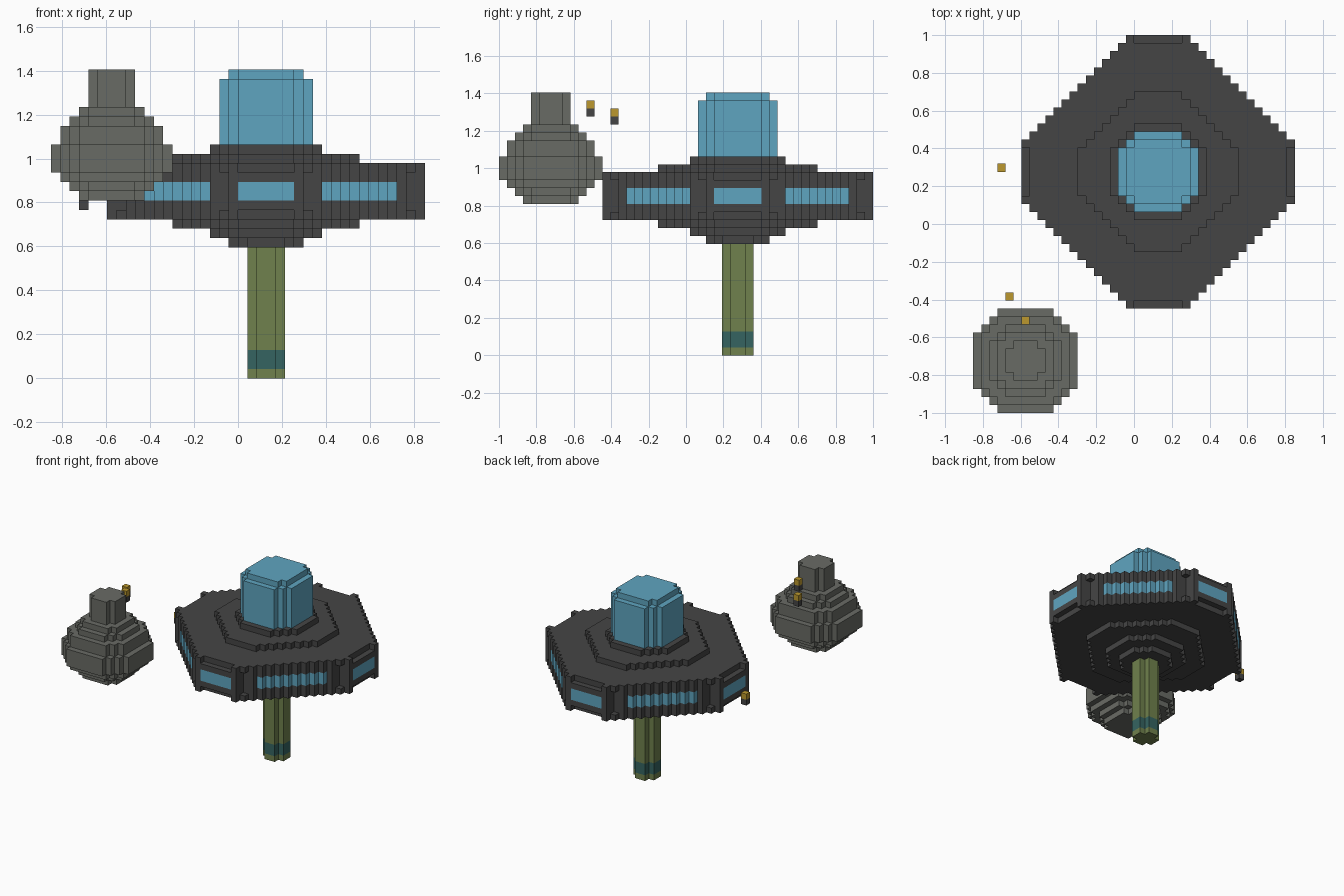
import bpy
import bmesh
from mathutils import Vector

if "Cube" in bpy.data.objects:
    bpy.data.objects.remove(bpy.data.objects["Cube"])

U = 2 / 47                                  # size of one block
ORIGIN = Vector((-20, -23.5, 0))            # grid corner, in blocks
DISC = (23, 30)                             # centre of the disc, in blocks
BALL = (6.5, 6.5)                           # centre of the ball


def material(name, r, g, b):
    def linear(c):
        c /= 255
        return c / 12.92 if c < 0.04 else ((c + 0.055) / 1.055) ** 2.4
    colour = (linear(r), linear(g), linear(b), 1)
    mat = bpy.data.materials.new(name)
    mat.use_nodes = True
    mat.diffuse_color = colour
    shader = next(n for n in mat.node_tree.nodes if n.type == "BSDF_PRINCIPLED")
    shader.inputs["Base Color"].default_value = colour
    return mat


CHARCOAL = material("charcoal", 69, 69, 69)
BLUE = material("glass blue", 95, 165, 192)
GREY = material("stone grey", 105, 107, 101)
OLIVE = material("olive green", 112, 129, 77)
TEAL = material("dark teal", 53, 100, 97)
GOLD = material("gold", 188, 153, 46)


def octagon(centre, half, flat, z0, z1):
    """Blocks of a stepped octagonal slab; flat is half the straight side."""
    cx, cy = centre
    blocks = set()
    for i in range(int(cx - half), int(cx + half)):
        for j in range(int(cy - half), int(cy + half)):
            if abs(i + 0.5 - cx) + abs(j + 0.5 - cy) <= half + flat - 1:
                blocks |= {(i, j, k) for k in range(z0, z1)}
    return blocks


def build(name, blocks, mats, rule=lambda cell, axis: 0):
    """Skin the outside of a set of blocks; rule picks each face's material."""
    bm = bmesh.new()
    verts = {}

    def vert(p):
        key = tuple(p)
        if key not in verts:
            verts[key] = bm.verts.new((Vector(key) + ORIGIN) * U)
        return verts[key]

    for cell in sorted(blocks):
        for axis in range(3):
            for side in (0, 1):
                near = list(cell)
                near[axis] += 2 * side - 1
                if tuple(near) in blocks:
                    continue
                loop = []
                for a, b in ((0, 0), (1, 0), (1, 1), (0, 1)):
                    p = list(cell)
                    p[axis] += side
                    p[(axis + 1) % 3] += a
                    p[(axis + 2) % 3] += b
                    loop.append(vert(p))
                face = bm.faces.new(loop if side else loop[::-1])
                face.material_index = rule(cell, axis)
    mesh = bpy.data.meshes.new(name)
    bm.to_mesh(mesh)
    bm.free()
    for mat in mats:
        mesh.materials.append(mat)
    obj = bpy.data.objects.new(name, mesh)
    bpy.context.collection.objects.link(obj)
    return obj


def offset(cell):
    """Distances from the disc axis, the smaller one first."""
    return sorted((abs(cell[0] + 0.5 - DISC[0]), abs(cell[1] + 0.5 - DISC[1])))


# Disc rim: trimmed edges between corner posts, and a groove beside each post
def solid(cell):
    near, far = offset(cell)
    if far > 16 and near < 3:
        return 18 <= cell[2] < 22
    return not (near == 4.5 and far == 15.5 and 18 <= cell[2] < 22)


def window(cell, axis):
    near, far = offset(cell)
    on_side = (far > 16 and near < 3) or (near > 6 and far < 14)
    return int(axis < 2 and cell[2] in (19, 20) and on_side)


rim = {c for c in octagon(DISC, 17, 4, 17, 23) if solid(c)}
build("disc_rim", rim, [CHARCOAL, BLUE], window)

# Stepped tiers above and below the disc
build("upper_tiers", octagon(DISC, 10, 3, 23, 24) | octagon(DISC, 6, 3, 24, 25), [CHARCOAL])
build("lower_tiers", octagon(DISC, 10, 3, 16, 17) | octagon(DISC, 6, 3, 15, 16)
      | octagon(DISC, 4, 2, 14, 15), [CHARCOAL])

# Glass dome
build("dome", octagon(DISC, 5, 3, 25, 32) | octagon(DISC, 4, 3, 32, 33), [BLUE])

# Stalk with a teal band
build("stalk", octagon(DISC, 2, 1, 0, 14), [OLIVE, TEAL],
      lambda cell, axis: int(axis < 2 and cell[2] in (1, 2)))

# Round pod with a neck
pod = octagon(BALL, 2.5, 1.5, 29, 33)
for half, flat, z0, z1 in ((3.5, 2.5, 19, 29), (4.5, 2.5, 20, 28),
                           (5.5, 3.5, 21, 27), (6.5, 3.5, 22, 25)):
    pod |= octagon(BALL, half, flat, z0, z1)
build("round_pod", pod, [GREY])

# Small floating lamps: gold block on a charcoal block
for n, (i, j, k) in enumerate(((6, 11, 30), (4, 14, 29), (3, 30, 18)), 1):
    build(f"lamp_{n}", {(i, j, k), (i, j, k + 1)}, [CHARCOAL, GOLD],
          lambda cell, axis, base=k: int(cell[2] > base))
